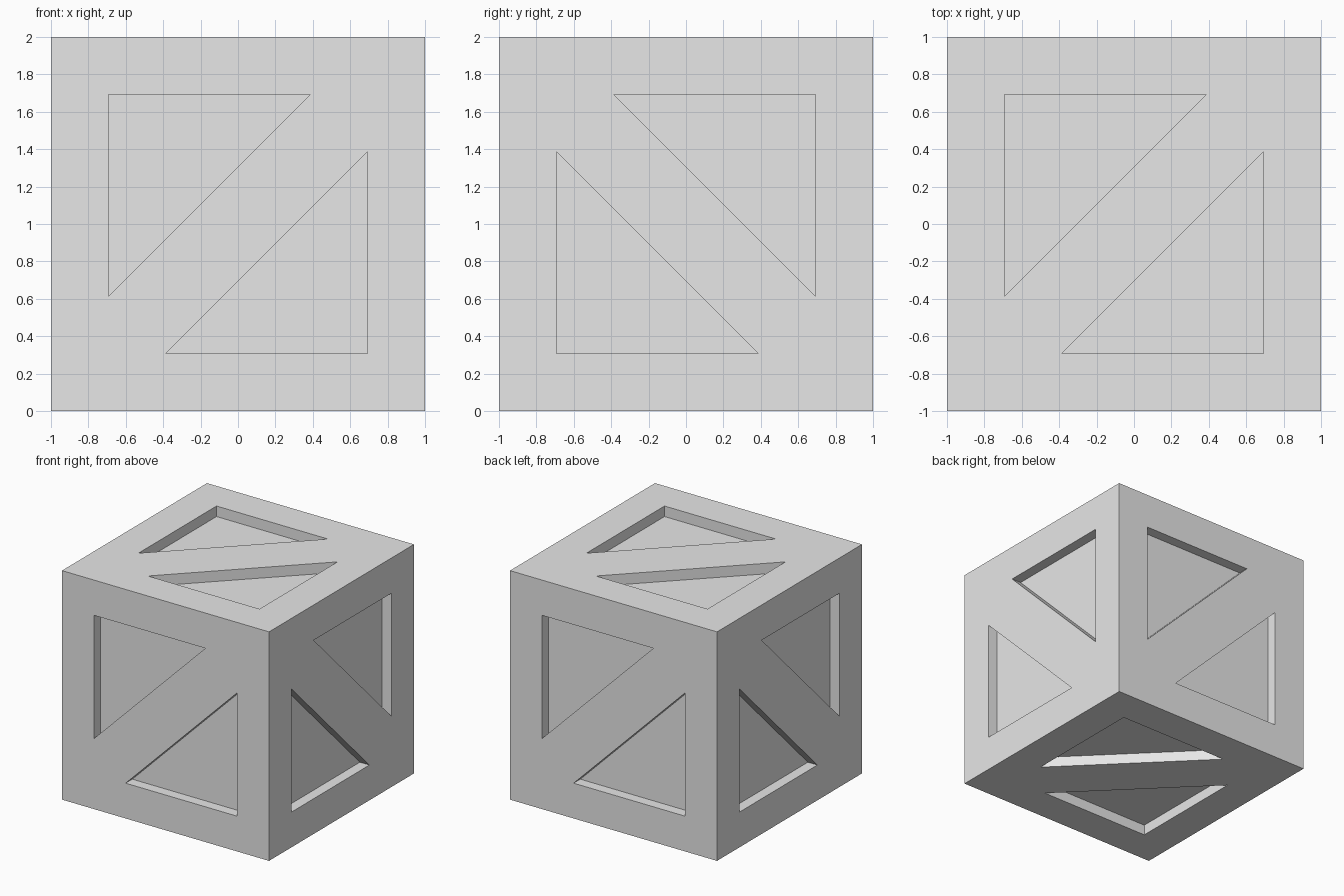
import bpy
import bmesh
from math import pi
from mathutils import Matrix, Vector

default = bpy.data.objects.get("Cube")
if default:
    bpy.data.objects.remove(default, do_unlink=True)

EDGE = 0.692    # inner border of the frame
TIP = 0.385     # where each triangle meets the diagonal bar
DEPTH = 0.092   # recess depth

grey = bpy.data.materials.new("light_grey")
grey.use_nodes = True
grey.diffuse_color = (0.8, 0.8, 0.8, 1)
grey.node_tree.nodes["Principled BSDF"].inputs["Base Color"].default_value = (0.8, 0.8, 0.8, 1)

bm = bmesh.new()


def add_panel(matrix):
    """One cube side: frame, diagonal bar and two sunken triangles."""
    def vert(x, y, z=1.0):
        return bm.verts.new(matrix @ Vector((x, y, z)))

    corners = [vert(-1, -1), vert(1, -1), vert(1, 1), vert(-1, 1)]
    outline = [(-TIP, -EDGE), (EDGE, -EDGE), (EDGE, TIP)]
    rims = []
    for s in (1, -1):
        rim = [vert(s * x, s * y) for x, y in outline]
        floor = [vert(s * x, s * y, 1 - DEPTH) for x, y in outline]
        bm.faces.new(floor)
        for i in range(3):
            j = (i + 1) % 3
            bm.faces.new((rim[i], rim[j], floor[j], floor[i]))
        rims.append(rim)

    # Frame borders, then the diagonal bar
    for k, (a, b, c) in enumerate(rims):
        o = [corners[(2 * k + i) % 4] for i in range(3)]
        bm.faces.new((o[0], o[1], b, a))
        bm.faces.new((o[1], o[2], c, b))
    (a, b, c), (d, e, f) = rims
    bm.faces.new((corners[0], a, c, corners[2], d, f))


# Top and bottom
add_panel(Matrix.Identity(4))
add_panel(Matrix.Rotation(pi, 4, 'X'))
# Four sides, with the bar direction alternating
for i in range(4):
    add_panel(Matrix.Rotation(i * pi / 2, 4, 'Z')
              @ Matrix.Rotation(pi / 2, 4, 'X')
              @ Matrix.Rotation((i % 2) * pi / 2, 4, 'Z'))

bmesh.ops.remove_doubles(bm, verts=bm.verts[:], dist=0.0001)
bmesh.ops.recalc_face_normals(bm, faces=bm.faces[:])
bmesh.ops.translate(bm, verts=bm.verts[:], vec=(0, 0, 1))

mesh = bpy.data.meshes.new("crate")
bm.to_mesh(mesh)
bm.free()
mesh.materials.append(grey)
crate = bpy.data.objects.new("crate", mesh)
bpy.context.collection.objects.link(crate)
